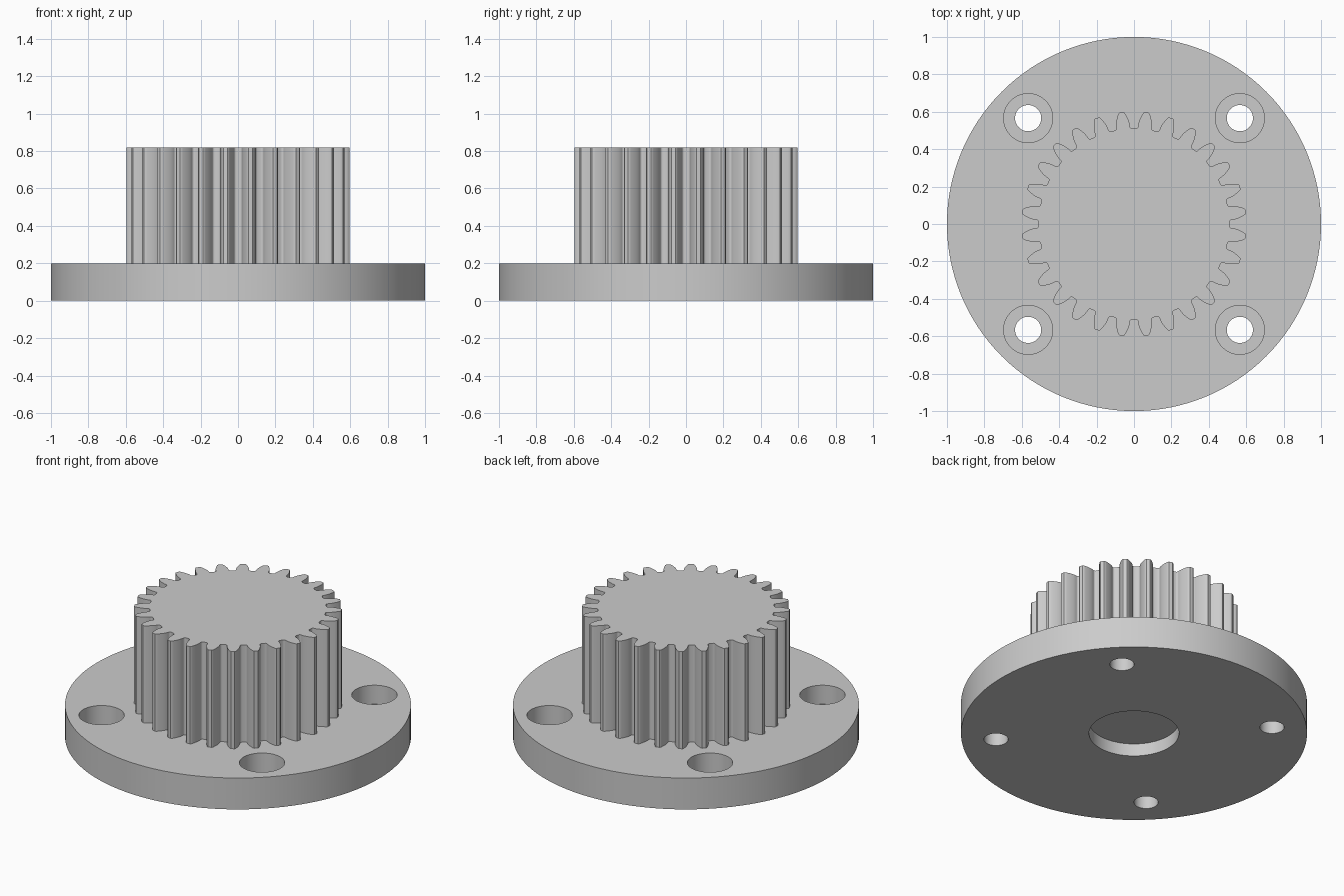
import bpy, bmesh
from math import pi, sin, cos, tan, acos, radians

default = bpy.data.objects.get("Cube")
if default:
    bpy.data.objects.remove(default, do_unlink=True)

# One plain grey metal
GREY = (0.6, 0.6, 0.6, 1)
metal = bpy.data.materials.new("grey metal")
metal.use_nodes = True
metal.diffuse_color = GREY
metal.node_tree.nodes["Principled BSDF"].inputs["Base Color"].default_value = GREY

# Main sizes
FLANGE_TOP, GEAR_TOP = 0.2, 0.82
BOLT_OFFSET = 0.566
TEETH, MODULE = 28, 0.04
PITCH_R = TEETH * MODULE / 2
TIP_R, ROOT_R = PITCH_R + MODULE, PITCH_R - 1.25 * MODULE
PRESSURE = radians(20)
BASE_R = PITCH_R * cos(PRESSURE)


def extrude_outline(name, outline, z0, z1):
    """Solid prism from a flat outline."""
    bm = bmesh.new()
    face = bm.faces.new([bm.verts.new((x, y, z0)) for x, y in outline])
    top = bmesh.ops.extrude_face_region(bm, geom=[face])["geom"]
    for v in top:
        if isinstance(v, bmesh.types.BMVert):
            v.co.z = z1
    bmesh.ops.recalc_face_normals(bm, faces=bm.faces)
    mesh = bpy.data.meshes.new(name)
    bm.to_mesh(mesh)
    bm.free()
    mesh.materials.append(metal)
    obj = bpy.data.objects.new(name, mesh)
    bpy.context.collection.objects.link(obj)
    return obj


def circle(radius, sides, cx=0, cy=0):
    return [(cx + radius * cos(2 * pi * i / sides), cy + radius * sin(2 * pi * i / sides))
            for i in range(sides)]


def activate(obj):
    bpy.ops.object.select_all(action="DESELECT")
    obj.select_set(True)
    bpy.context.view_layer.objects.active = obj


def drill(target, radius, z0, z1, cx=0, cy=0):
    """Cut a round hole and discard the cutter."""
    cutter = extrude_outline("hole_cutter", circle(radius, 64, cx, cy), z0, z1)
    cutter.hide_render = True
    activate(target)
    mod = target.modifiers.new("hole", "BOOLEAN")
    mod.operation, mod.solver, mod.object = "DIFFERENCE", "EXACT", cutter
    bpy.ops.object.modifier_apply(modifier=mod.name)
    bpy.data.objects.remove(cutter, do_unlink=True)


def involute(angle):
    return tan(angle) - angle


def half_angle(r):
    """Half the angular width of a tooth at radius r."""
    return pi / (2 * TEETH) + involute(PRESSURE) - involute(acos(min(1, BASE_R / r)))


def gear_outline():
    # One flank, from the root fillet out to the slightly rounded tip
    steps = 7
    fillet = 0.012
    flank = []
    for i in range(5):
        t = i / 4 * pi / 2
        flank.append((ROOT_R + fillet * (1 - cos(t)),
                      half_angle(BASE_R) + fillet / ROOT_R * (1 - sin(t))))
    for i in range(steps + 1):
        r = BASE_R + (TIP_R - 0.004 - BASE_R) * i / steps
        flank.append((r, half_angle(r)))
    flank.append((TIP_R, half_angle(TIP_R) * 0.75))
    tooth = [(r, -a) for r, a in flank] + [(r, a) for r, a in reversed(flank)]
    # A gap, not a tooth, lies on each axis
    return [(r * cos(a + (k + 0.5) * 2 * pi / TEETH), r * sin(a + (k + 0.5) * 2 * pi / TEETH))
            for k in range(TEETH) for r, a in tooth]


# Round flange with a shallow recess below and four counterbored bolt holes
flange = extrude_outline("flange", circle(1, 128), 0, FLANGE_TOP)
drill(flange, 0.26, -0.1, 0.08)
for sx in (-1, 1):
    for sy in (-1, 1):
        x, y = sx * BOLT_OFFSET, sy * BOLT_OFFSET
        drill(flange, 0.07, -0.1, 0.3, x, y)
        drill(flange, 0.131, 0.08, 0.3, x, y)

# Spur gear standing on the flange
gear = extrude_outline("spur_gear", gear_outline(), FLANGE_TOP - 0.02, GEAR_TOP)

for obj in (flange, gear):
    activate(obj)
    bpy.ops.object.shade_smooth_by_angle(angle=radians(30))
